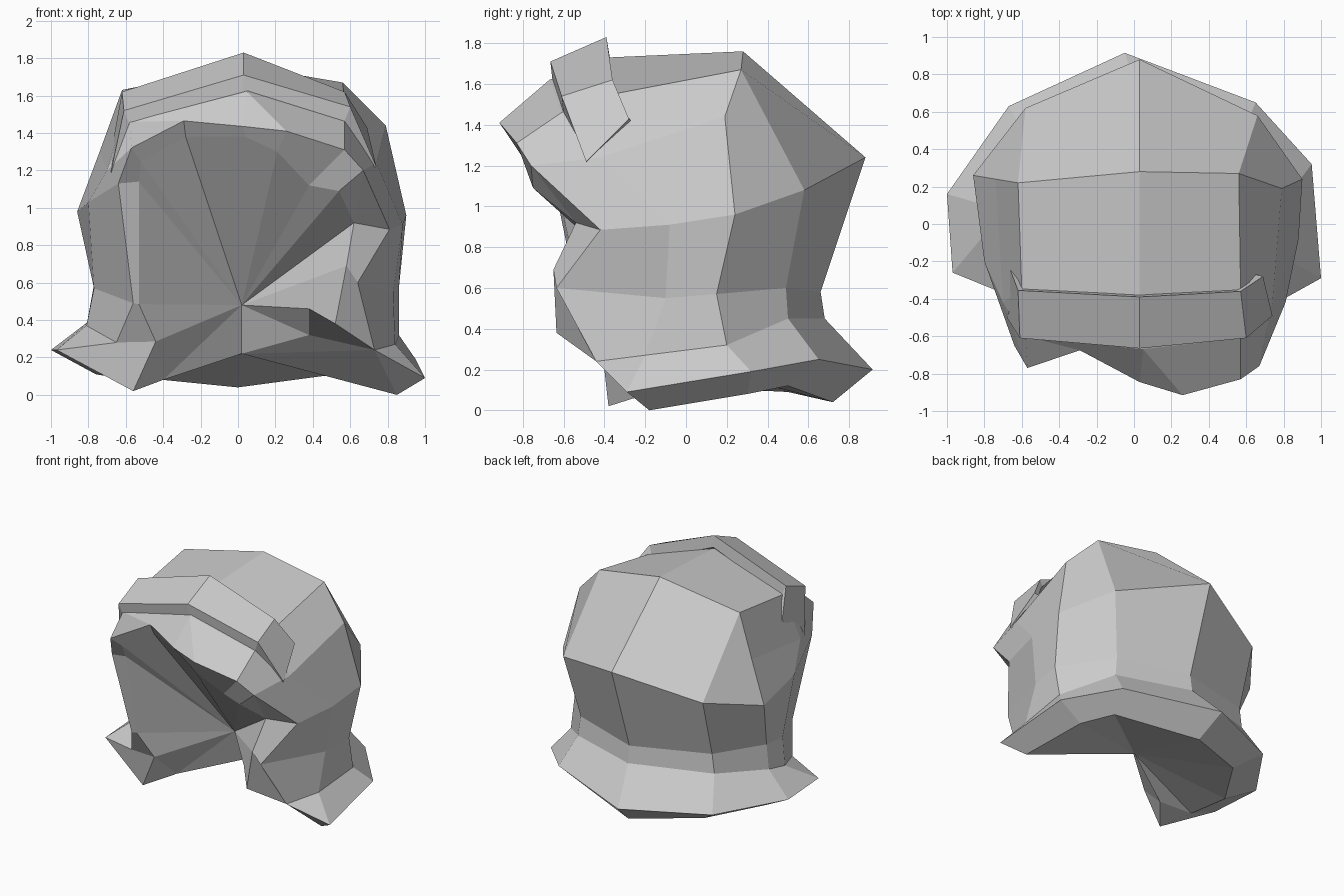
import bpy, bmesh

if "Cube" in bpy.data.objects:
    bpy.data.objects.remove(bpy.data.objects["Cube"])


class Part:
    """Collects faces by corner position, so touching faces share vertices."""
    def __init__(self, name):
        self.name, self.bm, self.seen = name, bmesh.new(), {}

    def face(self, *pts):
        vs = []
        for p in pts:
            if p not in self.seen:
                self.seen[p] = self.bm.verts.new(p)
            if self.seen[p] not in vs:
                vs.append(self.seen[p])
        if len(vs) > 2 and not self.bm.faces.get(vs):
            self.bm.faces.new(vs)

    def loft(self, *rows):
        for a, b in zip(rows, rows[1:]):
            for i in range(len(a) - 1):
                self.face(a[i], a[i + 1], b[i + 1], b[i])

    def fan(self, tip, loop):
        for a, b in zip(loop, loop[1:]):
            self.face(tip, a, b)

    def finish(self):
        bmesh.ops.recalc_face_normals(self.bm, faces=self.bm.faces)
        mesh = bpy.data.meshes.new(self.name)
        self.bm.to_mesh(mesh)
        self.bm.free()
        ob = bpy.data.objects.new(self.name, mesh)
        bpy.context.collection.objects.link(ob)
        return ob


# Crown cross-sections, left to right, from the back ridge to the front brim
side_l, side_r = (-.70, -.42, 1.20), (.74, -.42, 1.24)
ridge = [(-.74, .24, 1.30), (-.62, .22, 1.63), (.03, .28, 1.76), (.56, .27, 1.67), (.79, .19, 1.44)]
under_band = [side_l, (-.60, -.35, 1.55), (.03, -.38, 1.73), (.57, -.36, 1.55), side_r]
forehead = [side_l, (-.58, -.60, 1.46), (.05, -.67, 1.62), (.57, -.61, 1.46), side_r]
brim = [(-.57, -.77, 1.32), (-.29, -.675, 1.465), (.03, -.845, 1.435),
        (.26, -.915, 1.41), (.57, -.83, 1.31), (.67, -.76, 1.20)]
cheek = (-.52, -.70, 1.25)

# Rings around the shell, from the front right, round the back, to the front left
crown = [brim[-1], brim[-1], side_r] + ridge[::-1] + [side_l, brim[0], cheek]
mid = [(.62, -.54, .92), (.81, -.42, .885), (.88, -.08, .91), (.90, .24, .96), (.66, .58, 1.08),
       (.03, .88, 1.24), (-.58, .62, 1.06), (-.86, .26, .98), (-.80, -.20, 1.03),
       (-.64, -.65, 1.13), (-.53, -.64, 1.14)]
waist = [(.58, -.65, .69), (.64, -.635, .60), (.83, -.10, .55), (.86, .15, .57), (.57, .49, .60),
         (.03, .66, .58), (-.57, .49, .61), (-.77, .10, .59), (-.77, -.10, .57),
         (-.56, -.52, .49), (-.53, -.50, .485)]
neck = [(.52, -.635, .38), (.73, -.44, .24), (.84, -.20, .27), (.86, .20, .32), (.59, .50, .45),
        (.03, .68, .45), (-.59, .49, .46), (-.79, .10, .40), (-.81, -.07, .37),
        (-.65, -.39, .28), (-.44, -.41, .285)]
flare = [neck[0], neck[1], (1.0, -.29, .09), (.95, .32, .19), (.65, .65, .25), (-.05, .915, .20),
         (-.67, .63, .21), (-1.0, .16, .24), (-.97, -.26, .24), (-.97, -.26, .24), (-.56, -.38, .02)]
hem = [neck[0], neck[1], (.85, -.18, 0), (.75, .30, .08), (.60, .50, .12),
       (0, .72, .04), (-.50, .50, .09), (-.76, .10, .11), (-.70, -.20, .10),
       (-.70, -.20, .10), (-.40, -.19, .08)]

shell = Part("hood_shell")
shell.loft(ridge, under_band, forehead)
shell.loft(forehead[:3] + forehead[2:], brim)
shell.loft(crown, mid, waist, neck, flare, hem)

# Recessed front: faces fan in to one deep point
deep, base, jaw, chin = (.02, -.07, .48), (.02, .03, .22), (.38, -.47, .46), (.38, -.32, .32)
lip = [(.54, -.75, 1.09), (.38, -.72, 1.12), (.21, -.84, 1.30), (.04, -.79, 1.38), (-.28, -.64, 1.38)]
shell.fan(deep, [base, chin, jaw, waist[0], mid[0], *lip, cheek,
                 mid[-1], waist[-1], neck[-1], hem[-1], base])

# Lip joining the brim to the recess
shell.face(mid[0], lip[0], brim[5])
shell.face(mid[0], mid[1], brim[5])
shell.face(lip[0], lip[1], brim[4], brim[5])
shell.face(lip[1], lip[2], brim[3], brim[4])
shell.face(lip[2], lip[3], brim[2], brim[3])
shell.face(lip[3], lip[4], brim[1], brim[2])
shell.face(lip[4], cheek, brim[0], brim[1])

# Lower front corners and underside
shell.face(waist[0], jaw, neck[0])
shell.face(jaw, chin, neck[1], neck[0])
shell.face(neck[-1], flare[-1], hem[-1])
shell.fan(base, [chin] + hem[1:])
shell.finish()

# Band over the crown: closed section swept from side to side
back = [(-.66, -.25, 1.40), (-.62, -.355, 1.62), (.03, -.39, 1.83), (.57, -.36, 1.62), (.69, -.28, 1.43)]
front = [(-.68, -.50, 1.19), (-.61, -.61, 1.52), (.03, -.665, 1.71), (.60, -.61, 1.54), (.74, -.49, 1.22)]


def inset(row):
    return [(x * .94, y + .01, z - (.09 if abs(x) < .65 else .01)) for x, y, z in row]


band = Part("head_band")
band.loft(back, front, inset(front), inset(back), back)
for end in (0, -1):
    band.face(back[end], front[end], inset(front)[end], inset(back)[end])
band.finish()
